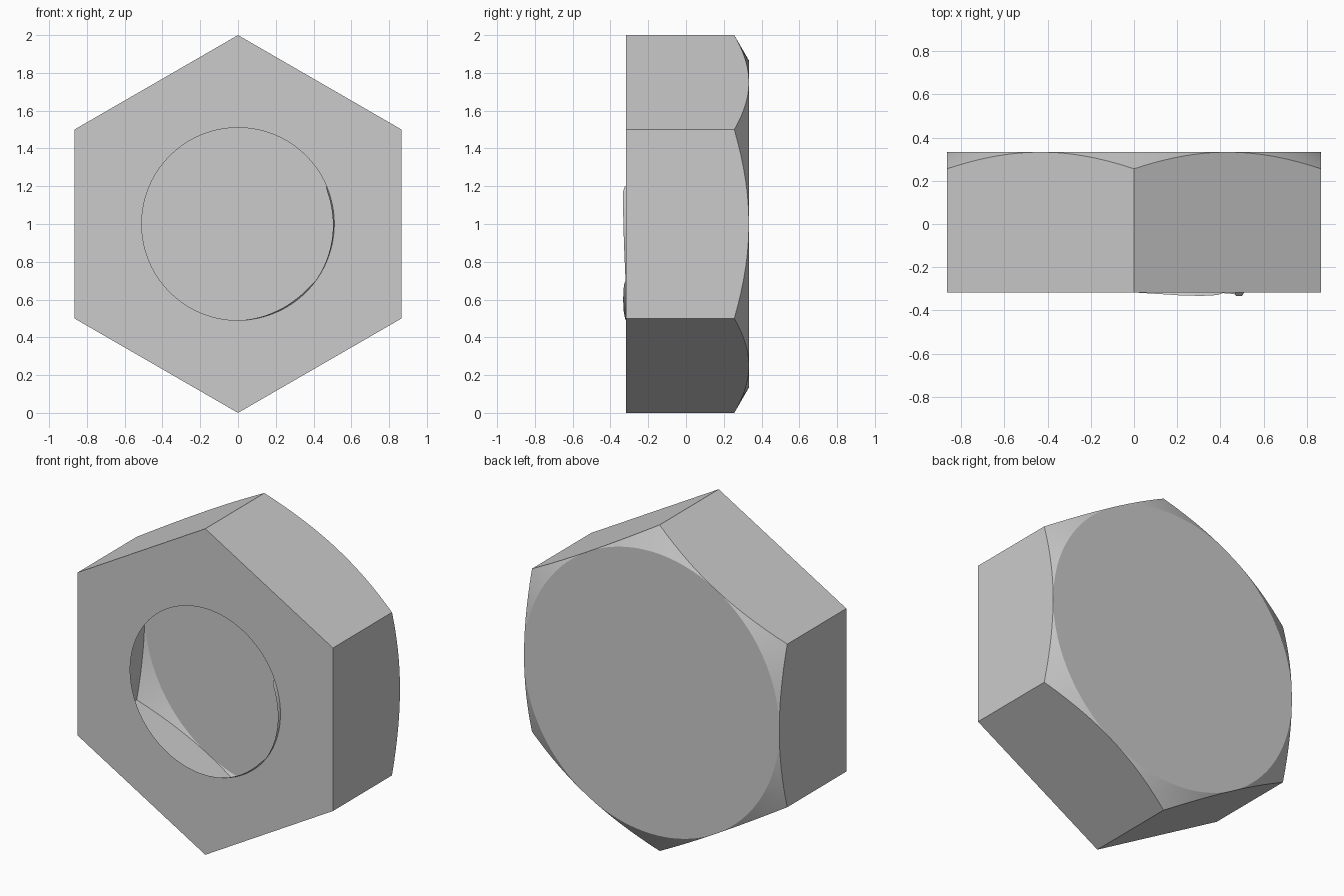
import bpy, bmesh, math

if "Cube" in bpy.data.objects:
    bpy.data.objects.remove(bpy.data.objects["Cube"])

N = 96                       # columns around the axis
FLAT = math.cos(math.pi / 6)  # centre to flat side
FRONT, BACK, HOLE = -0.317, 0.333, 0.51


def point(bm, r, a, y):
    return bm.verts.new((r * math.cos(a), y, 1 + r * math.sin(a)))


def finish(bm, name):
    bmesh.ops.remove_doubles(bm, verts=bm.verts, dist=1e-5)
    bmesh.ops.recalc_face_normals(bm, faces=bm.faces)
    mesh = bpy.data.meshes.new(name)
    bm.to_mesh(mesh)
    bm.free()
    obj = bpy.data.objects.new(name, mesh)
    bpy.context.collection.objects.link(obj)
    bpy.ops.object.select_all(action='DESELECT')
    obj.select_set(True)
    bpy.context.view_layer.objects.active = obj
    bpy.ops.object.shade_smooth_by_angle(angle=math.radians(20))


# Hollow hexagonal shell: back disc, conical chamfer, six walls, holed front
bm = bmesh.new()
columns = []
for i in range(N):
    a = 2 * math.pi * i / N
    off = (a + math.pi / 6) % (math.pi / 3) - math.pi / 6
    r = FLAT / math.cos(off)
    chamfer_y = BACK - (r - FLAT) * math.tan(math.pi / 6)
    columns.append([point(bm, FLAT, a, BACK), point(bm, r, a, chamfer_y),
                    point(bm, r, a, FRONT), point(bm, HOLE, a, FRONT)])
bm.faces.new([c[0] for c in columns])
for i, c in enumerate(columns):
    d = columns[(i + 1) % N]
    for k in range(3):
        bm.faces.new((c[k], c[k + 1], d[k + 1], d[k]))
finish(bm, "nut_shell")


# Thin thread slivers rising from the rim: (degrees along the rim, height)
def sliver(name, stations, steps=6):
    bm = bmesh.new()
    rows = []
    for (a0, h0), (a1, h1) in zip(stations, stations[1:]):
        for s in range(steps + 1):
            t = s / steps
            a = math.radians(a0 + (a1 - a0) * t)
            h = h0 + (h1 - h0) * t
            rows.append([point(bm, HOLE, a, FRONT),
                         point(bm, HOLE - 0.5 * h, a, FRONT - h)])
    for p, q in zip(rows, rows[1:]):
        bm.faces.new((p[0], p[1], q[1], q[0]))
    finish(bm, name)


sliver("lower_thread_sliver", [(-88, 0.001), (-66, 0.013), (-52, 0.016), (-40, 0.012), (-36, 0.003)])
sliver("side_thread_sliver", [(-36, 0.003), (-10, 0.012), (8, 0.016), (20, 0.016), (23, 0.008)])
